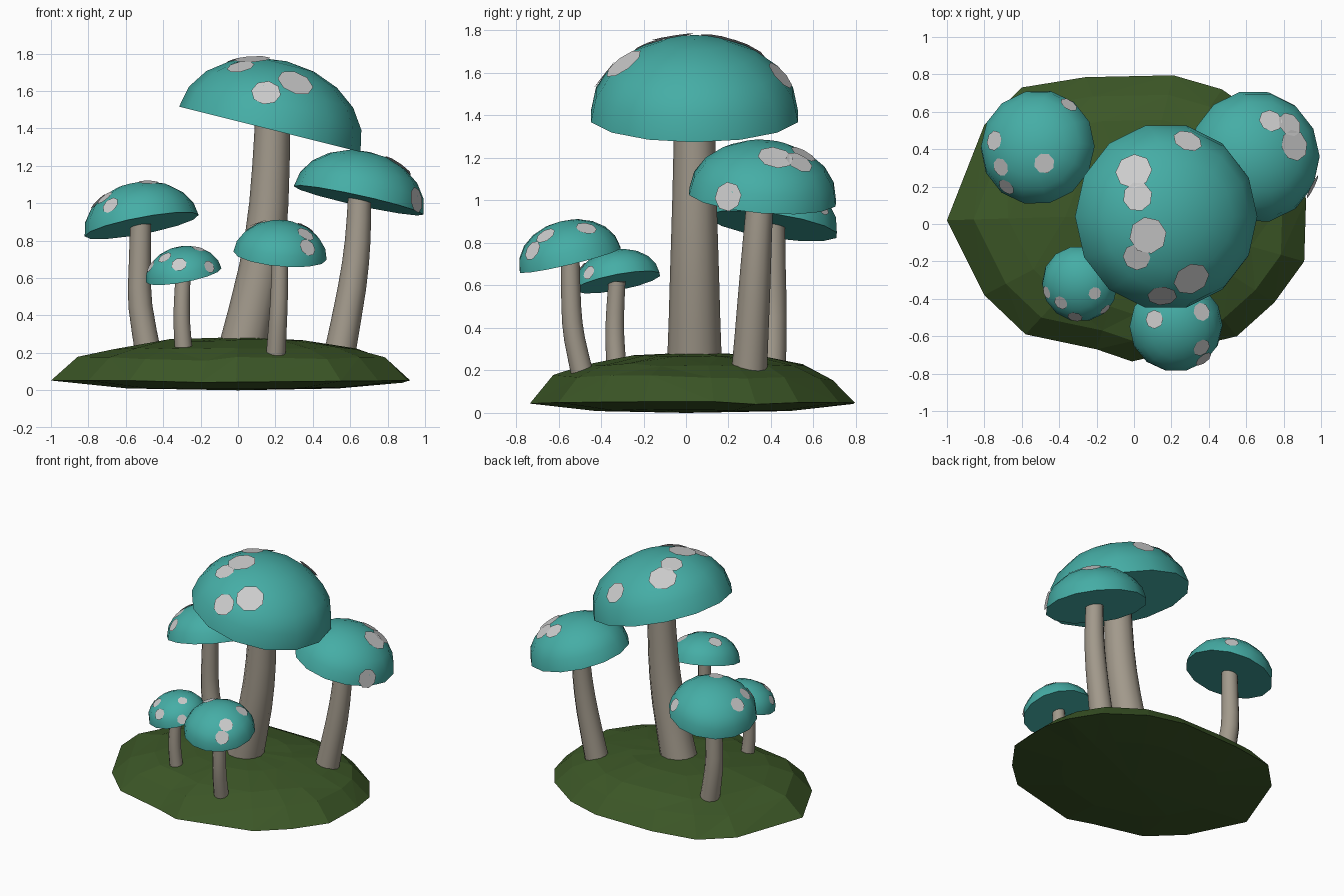
import bpy, bmesh, math, random
from mathutils import Vector
from mathutils.bvhtree import BVHTree

if "Cube" in bpy.data.objects:
    bpy.data.objects.remove(bpy.data.objects["Cube"])

random.seed(4)


def material(name, rgb):
    m = bpy.data.materials.new(name)
    m.diffuse_color = (*rgb, 1)
    m.use_nodes = True
    m.node_tree.nodes["Principled BSDF"].inputs["Base Color"].default_value = m.diffuse_color
    return m


TEAL = material("cap_teal", (0.06, 0.42, 0.38))
STEM = material("stem_beige", (0.36, 0.32, 0.26))
SPOT = material("spot_grey", (0.55, 0.58, 0.56))
MOSS = material("moss_green", (0.045, 0.095, 0.02))


def finish(name, bm, mat, smooth_angle=None):
    bmesh.ops.recalc_face_normals(bm, faces=bm.faces[:])
    me = bpy.data.meshes.new(name)
    bm.to_mesh(me)
    bm.free()
    ob = bpy.data.objects.new(name, me)
    bpy.context.collection.objects.link(ob)
    me.materials.append(mat)
    if smooth_angle:
        bpy.ops.object.select_all(action='DESELECT')
        ob.select_set(True)
        bpy.context.view_layer.objects.active = ob
        bpy.ops.object.shade_smooth_by_angle(angle=math.radians(smooth_angle))
    return ob


def loft(rings, start, end):
    """Skin rings of points and close both ends with a fan to a point."""
    bm = bmesh.new()
    loops = [[bm.verts.new(p) for p in r] for r in rings]
    n = len(loops[0])
    for a, b in zip(loops, loops[1:]):
        for i in range(n):
            j = (i + 1) % n
            bm.faces.new((a[i], a[j], b[j], b[i]))
    for loop, tip in ((loops[0], start), (loops[-1], end)):
        t = bm.verts.new(tip)
        for i in range(n):
            bm.faces.new((loop[i], loop[(i + 1) % n], t))
    return bm


def circle(centre, normal, r, n, phase=0.0):
    n_vec = Vector(normal).normalized()
    q = Vector((0, 0, 1)).rotation_difference(n_vec)
    return [Vector(centre) + q @ Vector((r * math.cos(phase + math.tau * i / n),
                                         r * math.sin(phase + math.tau * i / n), 0))
            for i in range(n)]


# Mossy mound: irregular outline scaled into rings
outline = [(-1, .02), (-.8, -.38), (-.58, -.59), (-.2, -.67), (-.01, -.735), (.55, -.6),
           (.75, -.42), (.91, -.2), (.92, .13), (.88, .33), (.74, .53), (.47, .72),
           (.21, .795), (-.26, .785), (-.6, .73), (-.8, .53)]
rings = []
for scale, z, jit in ((.6, .012, .004), (1, .047, .008), (.86, .165, .016),
                      (.68, .225, .008), (.38, .268, .006)):
    rings.append([(x * scale + .02 * (1 - scale), y * scale + .05 * (1 - scale),
                   z + random.uniform(-jit, jit)) for x, y in outline])
mound = loft(rings, (0, 0, 0), (.03, .04, .285))
bmesh.ops.triangulate(mound, faces=mound.faces[:])
finish("moss_mound", mound, MOSS)


def stem(name, path, r0, r1):
    # smooth the control path with a Catmull-Rom curve
    p = [Vector(v) for v in path]
    p = [2 * p[0] - p[1]] + p + [2 * p[-1] - p[-2]]
    pts = []
    for k in range(1, len(p) - 2):
        a, b, c, d = p[k - 1:k + 3]
        for t in (0, .5):
            pts.append(.5 * (2 * b + (c - a) * t + (2 * a - 5 * b + 4 * c - d) * t * t
                             + (3 * b - a - 3 * c + d) * t ** 3))
    pts.append(p[-2])
    n = len(pts)
    rs = []
    for i, c in enumerate(pts):
        tangent = pts[min(i + 1, n - 1)] - pts[max(i - 1, 0)]
        rs.append(circle(c, tangent, r0 + (r1 - r0) * (i / (n - 1)) ** .8, 12))
    finish(name, loft(rs, pts[0], pts[-1]), STEM, 40)


def cap(name, centre, lean, R, spots):
    # half ellipsoid dome with a flat underside, tilted along its normal
    c, nrm = Vector(centre), Vector((lean[0], lean[1], 1)).normalized()
    h = R * .75
    rs = []
    for k in range(5):
        a = math.radians(90) * k / 5
        rs.append(circle(c + nrm * h * math.sin(a), nrm, R * math.cos(a), 14))
    bm = loft(rs, c, c + nrm * h)
    bmesh.ops.recalc_face_normals(bm, faces=bm.faces[:])
    tree = BVHTree.FromBMesh(bm)
    finish(name, bm, TEAL, 50)
    # eight-sided spots dropped onto the dome from above
    sb = bmesh.new()
    q = Vector((0, 0, 1)).rotation_difference(nrm)
    for x, y, r in spots:
        hit = tree.ray_cast(Vector((x, y, 3)), Vector((0, 0, -1)))[0]
        if hit is None:
            continue
        loc = q.inverted() @ (hit - c)
        n = q @ Vector((loc.x / R ** 2, loc.y / R ** 2, loc.z / h ** 2)).normalized()
        rim = circle(hit + n * R * .012, n, r, 8, random.random())
        sb.faces.new([sb.verts.new(v) for v in rim])
    finish(name + "_spots", sb, SPOT)


# Stems: path from the mound to the cap, base radius, top radius
stem("main_stem", [(.02, .04, .2), (.12, .04, .65), (.165, .04, 1.0), (.185, .04, 1.42)], .13, .095)
stem("right_stem", [(.535, .295, .15), (.61, .32, .55), (.64, .335, .8), (.65, .35, 1.03)], .085, .062)
stem("left_stem", [(-.475, .4, .17), (-.522, .41, .45), (-.525, .41, .65), (-.52, .41, .89)], .07, .056)
stem("front_stem", [(.2, -.48, .15), (.212, -.525, .35), (.22, -.54, .5), (.225, -.545, .73)], .053, .044)
stem("small_stem", [(-.288, -.325, .18), (-.3, -.335, .35), (-.3, -.333, .48), (-.293, -.325, .62)], .048, .04)

# Caps: rim centre, lean, radius, spots (x, y, radius)
cap("main_cap", (.17, .04, 1.395), (.25, .0), .5,
    [(0, .28, .1), (.02, .145, .08), (.075, -.06, .1), (.015, -.175, .075),
     (.285, .44, .08), (.305, -.29, .1), (.15, -.38, .08)])
cap("right_cap", (.645, .36, 1.015), (.22, .08), .355,
    [(.73, .55, .065), (.83, .53, .07), (.855, .42, .085), (.95, .2, .07)])
cap("left_cap", (-.515, .41, .88), (-.19, .15), .31,
    [(-.745, .445, .055), (-.71, .305, .05), (-.68, .2, .05), (-.48, .325, .055), (-.35, .635, .05)])
cap("front_cap", (.225, -.545, .72), (.09, -.24), .25,
    [(.11, -.51, .05), (.36, -.47, .05), (.36, -.66, .05), (.37, -.72, .05)])
cap("small_cap", (-.29, -.32, .615), (-.19, -.19), .205,
    [(-.465, -.365, .035), (-.39, -.42, .04), (-.21, -.37, .035), (-.155, -.455, .035), (-.315, -.495, .042)])
